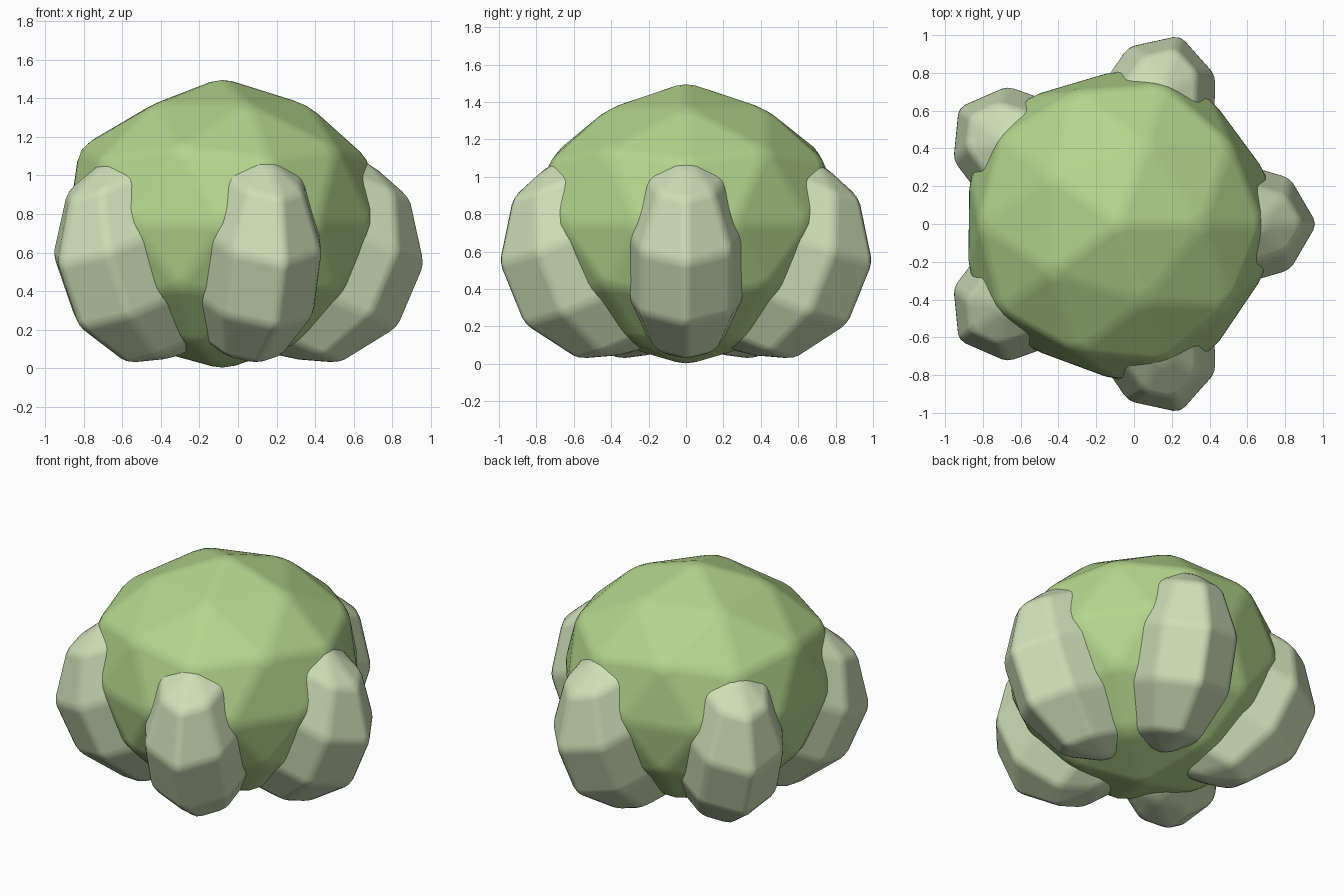
import bpy, bmesh, math, random
from mathutils import Matrix, Vector

cube = bpy.data.objects.get("Cube")
if cube:
    bpy.data.objects.remove(cube, do_unlink=True)

random.seed(4)
CENTRE_X = -0.08


def make_material(name, rgb):
    mat = bpy.data.materials.new(name)
    mat.use_nodes = True
    mat.diffuse_color = (*rgb, 1)
    mat.node_tree.nodes["Principled BSDF"].inputs["Base Color"].default_value = (*rgb, 1)
    return mat


def finish(bm, name, mat, bevel):
    """Turn the bmesh into an object with soft, rounded facet edges."""
    mesh = bpy.data.meshes.new(name)
    bm.to_mesh(mesh)
    bm.free()
    mesh.materials.append(mat)
    obj = bpy.data.objects.new(name, mesh)
    bpy.context.collection.objects.link(obj)
    obj.location.x = CENTRE_X
    mod = obj.modifiers.new("soft_edges", "BEVEL")
    mod.width = bevel
    mod.segments = 2
    mod.limit_method = "ANGLE"
    mod.angle_limit = math.radians(4)
    mod.harden_normals = True
    mesh.shade_smooth()
    return obj


body_green = make_material("leaf_green", (0.45, 0.66, 0.26))
lobe_green = make_material("pale_sage", (0.62, 0.73, 0.47))

# Body: faceted ball with slightly uneven corners, a low crown and wide shoulders
bm = bmesh.new()
bmesh.ops.create_icosphere(bm, subdivisions=2, radius=1)
for v in bm.verts:
    wide, tall = 0.83, 0.75
    if abs(v.co.z) > 0.99:      # poles
        tall = 0.76
    elif v.co.z > 0.7:          # crown
        tall = 0.73
    elif v.co.z > 0.3:          # shoulders
        wide = 0.86
    if abs(v.co.z) < 0.99:
        wide *= random.uniform(0.98, 1.02)
    v.co = Vector((v.co.x * wide, v.co.y * wide, 0.75 + v.co.z * tall))
finish(bm, "body", body_green, 0.04)


# Lobe: narrow faceted ball leaning outwards, partly sunk into the body
def make_lobe(name, turn):
    bm = bmesh.new()
    bmesh.ops.create_uvsphere(bm, u_segments=8, v_segments=5, radius=1)
    place = (Matrix.Translation((0.495, 0, 0.58))
             @ Matrix.Rotation(math.radians(23), 4, "Y")
             @ Matrix.Diagonal((0.56, 0.365, 0.575, 1)))
    bmesh.ops.transform(bm, matrix=place, verts=bm.verts)
    obj = finish(bm, name, lobe_green, 0.035)
    obj.rotation_euler.z = turn


# Five lobes spaced evenly around the body
for n in range(5):
    make_lobe(f"lobe_{n + 1}", math.tau * n / 5)
